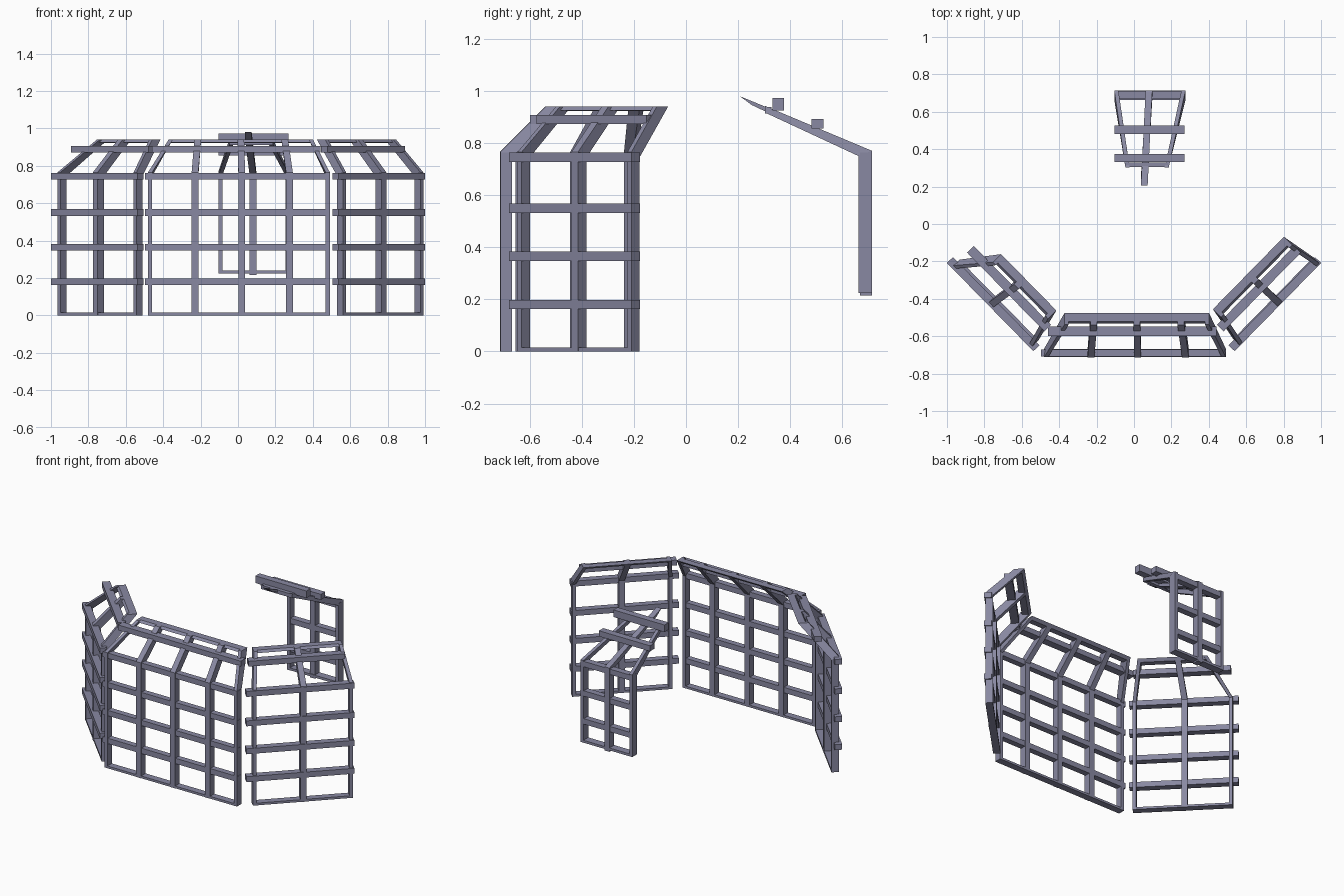
import bpy, bmesh
from mathutils import Vector

if "Cube" in bpy.data.objects:
    bpy.data.objects.remove(bpy.data.objects["Cube"])

steel = bpy.data.materials.new("slate_steel")
steel.diffuse_color = (.25, .25, .36, 1)
steel.use_nodes = True
steel.node_tree.nodes["Principled BSDF"].inputs["Base Color"].default_value = steel.diffuse_color


def make(name, frame, rings):
    """Sweep a solid through rings of (u, n, z) points in a wall's own frame."""
    org, U, N = (Vector((*v, 0)) for v in frame)
    bm = bmesh.new()
    loops = [[bm.verts.new(org + U * u + N * n + Vector((0, 0, z))) for u, n, z in r] for r in rings]
    for a, b in zip(loops, loops[1:]):
        for i in range(4):
            j = (i + 1) % 4
            bm.faces.new((a[i], a[j], b[j], b[i]))
    bm.faces.new(loops[0])
    bm.faces.new(loops[-1])
    bmesh.ops.recalc_face_normals(bm, faces=bm.faces)
    me = bpy.data.meshes.new(name)
    bm.to_mesh(me)
    bm.free()
    me.materials.append(steel)
    bpy.context.collection.objects.link(bpy.data.objects.new(name, me))


def post(name, frame, outer, inner, us, w):
    """Upright that bends inward at the knee; us = centre at foot, knee, tip."""
    h = w / 2
    make(name, frame, [[(u - h, *o), (u + h, *o), (u + h, *i), (u - h, *i)]
                       for u, o, i in zip(us, outer, inner)])


def rail(name, frame, u0, u1, n0, n1, z0, z1):
    """Straight horizontal rail."""
    make(name, frame, [[(u, n0, z0), (u, n1, z0), (u, n1, z1), (u, n0, z1)] for u in (u0, u1)])


def wall(name, frame, edges, mids, rails, lip, d=0, rail_n=(.003, .042)):
    """Grid wall; edges and mids give (foot, tip) positions, d sets the frame back."""
    outer = [(d, 0), (d, .765), (.175, .94)]
    inner = [(d + .045, 0), (d + .045, .745), (.237, .94)]
    for k, (u, t) in enumerate(edges):
        post(f"{name}_edge_post_{k}", frame, outer, inner, (u, u, t), .022)
    for k, (u, t) in enumerate(mids):
        post(f"{name}_post_{k}", frame, [(n - .002, z) for n, z in outer], inner, (u, u, t), .036)
    for k, z in enumerate((.18, .365, .55, .745)):
        rail(f"{name}_rail_{k}", frame, *rails, *rail_n, z - .018, z + .018)
    rail(f"{name}_sill", frame, edges[0][0], edges[1][0], d, d + .045, 0, .015)
    rail(f"{name}_slope_rail", frame, *lip, .113, .163, .872, .907)
    # top rail follows the slope
    a, b = edges[0][1], edges[1][1]
    make(f"{name}_top_rail", frame, [[(u, .18, .925), (u, .22, .923), (u, .237, .94), (u, .192, .94)]
                                     for u in (a - .01, b + .01)])


# front wall and the two angled side walls
wall("front_wall", ((0, -.712), (1, 0), (0, 1)), [(-.47, -.36), (.48, .39)],
     [(-.23, -.215), (.02, .015), (.275, .25)], (-.497, .492), (-.46, .44))
for name, s, feet, tips, mid, d in (("right_wall", 1, (-.278, .312), (-.24, .28), (.02, .015), .003),
                                    ("left_wall", -1, (-.297, .285), (-.25, .15), (.005, -.02), .012)):
    wall(name, ((s * .767, -.442), (s * .7, .714), (-s * .714, .7)), list(zip(feet, tips)),
         [mid], (-.33, .33), (-.295, .295), d, (-.003, .042))

# raised back panel with a sloping canopy
F = ((0, .713), (1, 0), (0, -1))
for k, (u, t) in enumerate(((-.094, -.035), (.264, .175))):
    post(f"back_edge_post_{k}", F, [(0, .225), (0, .77), (.41, .942)],
         [(.052, .225), (.052, .75), (.407, .915)], (u, u, t), .022)
post("back_post", F, [(0, .215), (0, .77), (.508, .98)],
     [(.045, .215), (.045, .75), (.46, .945)], (.08, .08, .055), .036)
rail("back_sill", F, -.105, .275, 0, .05, .225, .241)
for k, z in enumerate((.365, .55, .745)):
    rail(f"back_rail_{k}", F, -.105, .275, .003, .045, z - .018, z + .018)
rail("canopy_end_rail", F, -.045, .185, .385, .409, .912, .937)
rail("canopy_rail_0", F, -.105, .27, .186, .231, .855, .892)
rail("canopy_rail_1", F, -.105, .27, .338, .382, .925, .972)
